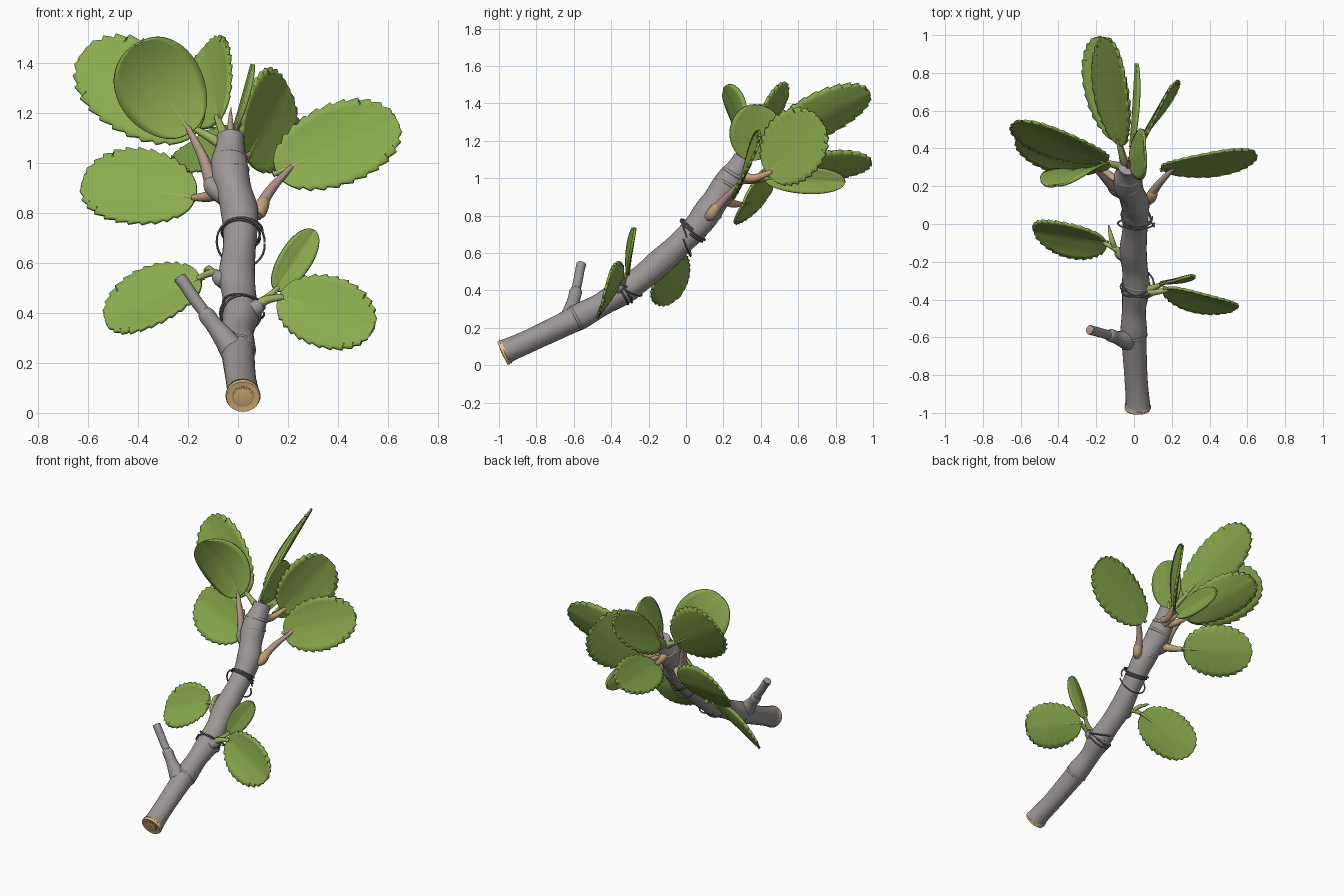
import bpy, bmesh, math, random
from mathutils import Vector as V

if "Cube" in bpy.data.objects:
    bpy.data.objects.remove(bpy.data.objects["Cube"])
random.seed(4)


def material(name, r, g, b):
    m = bpy.data.materials.new(name)
    m.diffuse_color = (r, g, b, 1)
    m.use_nodes = True
    m.node_tree.nodes["Principled BSDF"].inputs["Base Color"].default_value = m.diffuse_color
    return m


BARK = material("grey bark", .335, .31, .305)
LEAF = material("leaf green", .255, .41, .075)
VEIN = material("pale stem green", .34, .44, .12)
PINK = material("pink brown stem", .45, .3, .26)
TAN = material("tan bud", .53, .36, .19)
WOOD = material("cut wood", .8, .55, .24)
RING = material("dark wood ring", .6, .38, .13)
WIRE = material("grey tendril", .19, .185, .19)


def finish(name, bm, mats):
    bmesh.ops.remove_doubles(bm, verts=bm.verts, dist=1e-5)
    bmesh.ops.recalc_face_normals(bm, faces=bm.faces)
    me = bpy.data.meshes.new(name)
    bm.to_mesh(me)
    bm.free()
    for m in mats:
        me.materials.append(m)
    ob = bpy.data.objects.new(name, me)
    bpy.context.collection.objects.link(ob)
    bpy.context.view_layer.objects.active = ob
    bpy.ops.object.select_all(action='DESELECT')
    ob.select_set(True)
    bpy.ops.object.shade_smooth_by_angle(angle=math.radians(45))
    return ob


def spline(pts, n):
    """Catmull-Rom through (x, y, z, radius) points."""
    p = [V(q) for q in pts]
    p = [2 * p[0] - p[1]] + p + [2 * p[-1] - p[-2]]
    out = []
    for i in range(1, len(p) - 2):
        a, b, c, d = p[i - 1:i + 3]
        for k in range(n):
            t = k / n
            out.append(.5 * (2 * b + (c - a) * t + (2 * a - 5 * b + 4 * c - d) * t * t
                             + (3 * b - a - 3 * c + d) * t ** 3))
    return out + [p[-2]]


def tube(name, pts, mat, sides=12, n=6, ref=None, axis=None, rough=0):
    """Swept tube with a radius per point."""
    s = spline(pts, n) if n > 1 else [V(q) for q in pts]
    d = (s[-1] - s[0]).to_3d().normalized()
    r0 = V(ref) if ref else V((1, 0, 0)) if abs(d.x) < .6 else V((0, 0, 1))
    bm = bmesh.new()
    rings = []
    for i, q in enumerate(s):
        t = axis or (s[min(i + 1, len(s) - 1)] - s[max(i - 1, 0)]).to_3d().normalized()
        u = (r0 - t * r0.dot(t)).normalized()
        w = t.cross(u)
        ring = []
        for k in range(sides):
            a = math.tau * k / sides
            r = max(q[3], 0) * (1 + rough * (math.sin(3 * a + i * .23) + .6 * math.sin(5 * a - i * .4)))
            ring.append(bm.verts.new(q.to_3d() + (u * math.cos(a) + w * math.sin(a)) * r))
        rings.append(ring)
    for a, b in zip(rings, rings[1:]):
        for k in range(sides):
            j = (k + 1) % sides
            bm.faces.new((a[k], a[j], b[j], b[k]))
    bm.faces.new(rings[0][::-1])
    bm.faces.new(rings[-1])
    return finish(name, bm, [mat])


def leaf(name, base, tip, hint, half, teeth=13, cup=.025, curl=0):
    """Toothed oval blade plus midrib, spread along base-tip and the width hint."""
    base, tip, hint = V(base), V(tip), V(hint)
    length = (tip - base).length
    a = (tip - base).normalized()
    w = (hint - a * hint.dot(a)).normalized()
    nrm = a.cross(w)
    if nrm.y > 0:
        nrm = -nrm
    N, M = 84, 10

    def spot(s, v):
        lift = cup * v * v - .004 * math.exp(-(v * 9) ** 2) + curl * (s * s - s)
        return nrm * lift
    bm = bmesh.new()
    grid = []
    for i in range(N + 1):
        t = i / N
        th = math.pi * t
        saw = (t * teeth) % 1 - .6 if teeth and .2 < t < .98 else 0
        row = []
        for j in range(M + 1):
            v = 2 * j / M - 1
            k = 1 + .085 * saw * abs(v) ** 6
            s = .5 - .5 * math.cos(th) * k
            width = half * max(math.sin(th), 0) ** .9 * (1.03 - .05 * math.cos(th)) * k
            row.append(bm.verts.new(base + a * s * length + w * v * width + spot(s, v * math.sin(th))))
        grid.append(row)
    for i in range(N):
        for j in range(M):
            bm.faces.new((grid[i][j], grid[i + 1][j], grid[i + 1][j + 1], grid[i][j + 1]))
    bmesh.ops.dissolve_degenerate(bm, edges=bm.edges, dist=1e-5)
    ob = finish(name, bm, [LEAF])
    mod = ob.modifiers.new("thickness", 'SOLIDIFY')
    mod.thickness, mod.offset = .014, 0
    rib = [(*(base + a * s * length + spot(s, 0)), r)
           for s, r in ((-.03, .011), (.12, .0095), (.3, .0075), (.5, .005))]
    tube(name + "_midrib", rib, VEIN, 8, 3)


# main branch, swelling at the nodes
tube("branch", [(.02, -.966, .072, .07), (.02, -.945, .082, .064), (.01, -.82, .138, .061),
                (0, -.62, .235, .066), (0, -.56, .265, .07), (0, -.45, .325, .063),
                (.01, -.34, .395, .074), (.005, -.24, .465, .068), (-.005, -.14, .55, .072),
                (.005, -.03, .652, .066), (.01, .06, .745, .07), (.005, .11, .81, .075),
                (-.015, .16, .885, .07), (-.03, .2, .94, .076), (-.035, .24, 1.0, .072),
                (-.033, .265, 1.035, .064), (-.03, .29, 1.075, .056), (-.03, .308, 1.105, .055)],
     BARK, 28, 5, rough=.012)

# cut end: pale disc, ring groove, core
ax = V((0, -.91, -.41)).normalized()
end = V((.02, -.97, .07))
for nm, prof, m in (("cut_face", ((-.01, .066), (.004, .07), (.014, .066), (.012, .046)), WOOD),
                    ("cut_ring", ((.0, .045), (.0135, .044), (.0135, .036), (.012, .035)), RING),
                    ("cut_core", ((.0, .037), (.0145, .036), (.0165, .02), (.0165, .002)), WOOD)):
    tube(nm, [(*(end + ax * o), r) for o, r in prof], m, 28, 1, axis=ax)

# cut side twig with a thicker foot
tube("twig_foot", [(-.02, -.62, .25, .055), (-.06, -.61, .305, .043), (-.095, -.6, .35, .034),
                   (-.125, -.59, .39, .034), (-.14, -.585, .405, .026)], BARK, 18, 5, rough=.02)
tube("twig", [(-.12, -.592, .385, .024), (-.17, -.578, .45, .025), (-.21, -.567, .51, .025),
              (-.233, -.56, .54, .026)], BARK, 16, 4)
tx = V((-.55, .15, .8)).normalized()
tube("twig_cut", [(*(V((-.233, -.56, .54)) + tx * o), r) for o, r in ((-.01, .021), (.004, .022), (.006, .01))],
     PINK, 16, 1, axis=tx)

# bark scars: raised collars around the branch
for i, (p, d, r) in enumerate((((0, -.585, .252), (0, .88, .46), .068), ((.01, -.31, .415), (.2, .8, .6), .072),
                               ((.0, .125, .83), (.2, .55, .83), .072), ((-.03, .215, .96), (-.2, .5, .85), .073),
                               ((-.033, .255, 1.02), (0, .5, .87), .068))):
    d = V(d).normalized()
    tube("bark_scar_%d" % i, [(*(V(p) + d * o), r + e) for o, e in
                              ((-.013, -.008), (-.005, .003), (.004, .003), (.013, -.008))], BARK, 24, 2, axis=d)

# leaves: base, tip, width hint, half width
LEAVES = {
    "lower_left": ((-.15, -.1, .54), (-.53, -.04, .37), (.1, .17, .3), .145),
    "lower_right": ((.165, -.345, .465), (.54, -.45, .335), (.05, .1, .3), .145),
    "mid_right": ((.155, .285, .96), (.635, .38, 1.17), (-.25, .17, .5), .165),
    "mid_left": ((-.17, .3, .86), (-.62, .45, .93), (0, .17, .3), .165),
    "upper_left": ((-.16, .33, 1.13), (-.62, .54, 1.44), (.2, .12, .42), .185),
    "back_right": ((.035, .44, 1.02), (.195, .72, 1.31), (-.17, -.243, .324), .19),
    "back_upper": ((-.08, .42, 1.17), (-.135, .98, 1.46), (.61, -.61, .5), .145),
    "back_lower": ((-.08, .44, 1.0), (-.19, .99, 1.08), (.75, 0, .5), .135),
}
for k, args in LEAVES.items():
    leaf("leaf_" + k, *args, teeth=14)
leaf("leaf_small_low", (.15, -.315, .49), (.305, -.275, .73), (.9, .1, -.4), .062, 0, .012)
leaf("leaf_curled", (-.19, .28, 1.12), (-.41, .2, 1.47), (.8, .1, .5), .17, 0, -.02, curl=.16)
leaf("leaf_top_small", (-.02, .335, 1.1), (.06, .4, 1.39), (-.05, 1, -.2), .13, 0, .015)
leaf("leaf_back_small", (-.01, .42, 1.0), (.015, .85, .98), (.15, 0, 1), .07, 0, .012)

# leaf stems
STEMS = [
    ("lower_left", VEIN, (-.05, -.17, .53, .024), (-.1, -.13, .56, .016), (-.16, -.1, .538, .011)),
    ("lower_right", VEIN, (.05, -.36, .41, .028), (.11, -.36, .45, .018), (.18, -.35, .463, .011)),
    ("small_low", VEIN, (.06, -.35, .42, .024), (.11, -.335, .455, .016), (.16, -.312, .5, .01)),
    ("mid_right", PINK, (.07, .12, .79, .027), (.13, .21, .89, .02), (.215, .3, .985, .01)),
    ("mid_left", TAN, (-.07, .2, .885, .03), (-.12, .25, .865, .022), (-.18, .3, .86, .012)),
    ("upper_left", VEIN, (-.06, .3, 1.07, .024), (-.11, .315, 1.1, .018), (-.18, .335, 1.14, .011)),
    ("back_right", TAN, (-.01, .27, 1.02, .03), (.01, .36, 1.0, .022), (.045, .46, 1.035, .012)),
    ("back_upper", VEIN, (-.04, .3, 1.06, .025), (-.06, .35, 1.12, .018), (-.085, .45, 1.185, .012)),
    ("back_lower", TAN, (-.04, .27, 1.0, .03), (-.06, .36, .99, .02), (-.085, .46, 1.0, .012)),
    ("back_small", TAN, (-.02, .24, .99, .03), (-.01, .34, .99, .018), (-.01, .44, 1.0, .01)),
    ("curled", PINK, (-.1, .19, .9, .03), (-.14, .225, 1.02, .021), (-.2, .285, 1.14, .011)),
    ("top_small", VEIN, (-.03, .3, 1.07, .02), (-.025, .325, 1.1, .016), (-.012, .346, 1.13, .01)),
]
for nm, m, *p in STEMS:
    tube("stem_" + nm, p, m, 12, 6)

# buds and stem sockets
for i, (m, *p) in enumerate((
        (TAN, (.07, .115, .785, .018), (.085, .135, .805, .03), (.1, .16, .84, .027), (.108, .173, .855, .018)),
        (BARK, (-.05, .17, .87, .045), (-.09, .185, .895, .04), (-.108, .195, .92, .034), (-.115, .205, .935, .02)),
        (BARK, (.02, -.36, .4, .05), (.065, -.36, .415, .036), (.09, -.358, .435, .026), (.1, -.357, .44, .01)),
        (BARK, (-.02, -.16, .53, .06), (-.065, -.16, .535, .036), (-.085, -.145, .55, .024), (-.09, -.14, .552, .01)),
        (PINK, (-.03, .3, 1.09, .014), (-.03, .315, 1.14, .013), (-.03, .33, 1.19, .007), (-.028, .338, 1.22, .001)),
        (VEIN, (-.1, -.13, .56, .012), (-.115, -.09, .575, .014), (-.13, -.03, .57, .008), (-.135, -.005, .565, .002)))):
    tube("bud_%d" % i, p, m, 12, 4)


def coil(name, centre, axis, r0, r1, turns, pitch, shift=0):
    """Thin tendril wound around the branch."""
    d = V(axis).normalized()
    u = V((1, 0, 0))
    u = (u - d * u.dot(d)).normalized()
    w = d.cross(u)
    n = int(28 * turns)
    pts = []
    for i in range(n + 1):
        f = i / n
        a = math.tau * turns * f
        r = r0 + (r1 - r0) * f + .004 * math.sin(a * 1.7)
        pts.append((*(V(centre) + u * (r * math.cos(a) + shift) + w * r * math.sin(a)
                      + d * (f - .5) * pitch), .0048))
    tube(name, pts, WIRE, 6, 1, ref=d)


# tendrils
coil("tendril_upper", (.012, .035, .72), (.1, .65, .76), .077, .082, 2, .03)
coil("tendril_upper_loop", (.01, 0, .68), (.05, .95, .3), .097, .1, 1, .02)
coil("tendril_lower", (.01, -.34, .4), (-.15, .85, .5), .078, .081, 1.6, .04)
coil("tendril_lower_loop", (.012, -.31, .425), (.2, .5, .85), .086, .088, 1, .02, .01)
